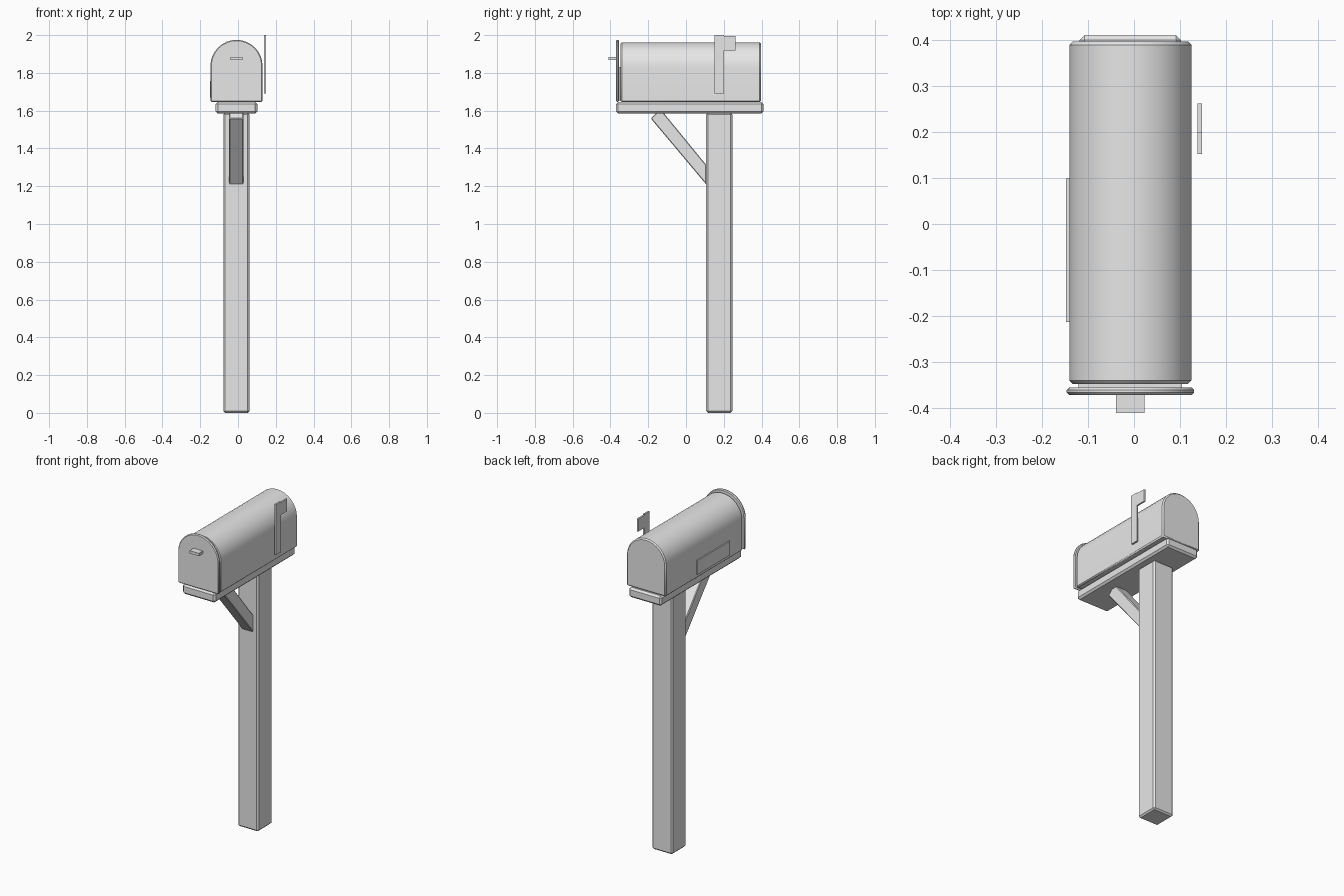
import bpy, bmesh, math

if "Cube" in bpy.data.objects:
    bpy.data.objects.remove(bpy.data.objects["Cube"])

CX = -0.008  # centre line of post and box

grey = bpy.data.materials.new("light grey")
grey.diffuse_color = (0.8, 0.8, 0.8, 1)
grey.use_nodes = True
grey.node_tree.nodes["Principled BSDF"].inputs["Base Color"].default_value = grey.diffuse_color


def prism(name, profile, axis, lo, hi, bevel=0.0, smooth=False):
    """Extrude a 2D profile: axis 'x' takes (y, z) points, axis 'y' takes (x, z)."""
    bm = bmesh.new()
    def place(p, d):
        return (d, p[0], p[1]) if axis == 'x' else (p[0], d, p[1])
    a = [bm.verts.new(place(p, lo)) for p in profile]
    b = [bm.verts.new(place(p, hi)) for p in profile]
    bm.faces.new(a)
    bm.faces.new(b[::-1])
    n = len(profile)
    for i in range(n):
        bm.faces.new((a[i], b[i], b[(i + 1) % n], a[(i + 1) % n]))
    bmesh.ops.recalc_face_normals(bm, faces=bm.faces)
    me = bpy.data.meshes.new(name)
    bm.to_mesh(me)
    bm.free()
    ob = bpy.data.objects.new(name, me)
    bpy.context.collection.objects.link(ob)
    me.materials.append(grey)
    if bevel:
        m = ob.modifiers.new("bevel", 'BEVEL')
        m.width = bevel
        m.segments = 1
        m.limit_method = 'ANGLE'
        m.angle_limit = math.radians(40)
    if smooth:
        bpy.ops.object.select_all(action='DESELECT')
        ob.select_set(True)
        bpy.context.view_layer.objects.active = ob
        bpy.ops.object.shade_smooth_by_angle(angle=math.radians(30))
    return ob


def box(name, x, y, z, bevel=0.0):
    pts = [(x[0], z[0]), (x[1], z[0]), (x[1], z[1]), (x[0], z[1])]
    return prism(name, pts, 'y', y[0], y[1], bevel)


def arch(half, bottom, top, segs=16):
    """Mailbox outline: straight sides with a half-round roof."""
    zc = top - half
    pts = [(CX - half, bottom), (CX + half, bottom)]
    for i in range(segs + 1):
        t = math.pi * i / segs
        pts.append((CX + half * math.cos(t), zc + half * math.sin(t)))
    return pts


# post, support board and diagonal brace
box("post", (-0.078, 0.060), (0.107, 0.245), (0, 1.588), 0.009)
box("support_board", (-0.118, 0.102), (-0.370, 0.410), (1.585, 1.645), 0.011)
brace = [(-0.186, 1.558), (-0.157, 1.588), (-0.118, 1.588), (0.108, 1.312), (0.108, 1.208)]
prism("brace", brace, 'x', -0.047, 0.029, 0.004)

# mailbox shell, front door and handle
prism("mailbox_body", arch(0.1325, 1.645, 1.962), 'y', -0.347, 0.396, 0.007, True)
prism("door", arch(0.138, 1.647, 1.975), 'y', -0.371, -0.355, 0.005, True)
box("hinge_filler", (-0.12, 0.104), (-0.357, -0.345), (1.655, 1.83))
box("door_handle", (-0.039, 0.023), (-0.410, -0.368), (1.868, 1.885))

# signal flag on the right side
flag = [(0.152, 1.692), (0.200, 1.692), (0.200, 1.918), (0.262, 1.918),
        (0.262, 1.994), (0.200, 1.994), (0.200, 2.0), (0.152, 2.0)]
prism("signal_flag", flag, 'x', 0.138, 0.148)

# plain plate on the left side
box("side_plate", (-0.148, -0.139), (-0.213, 0.099), (1.67, 1.756))
